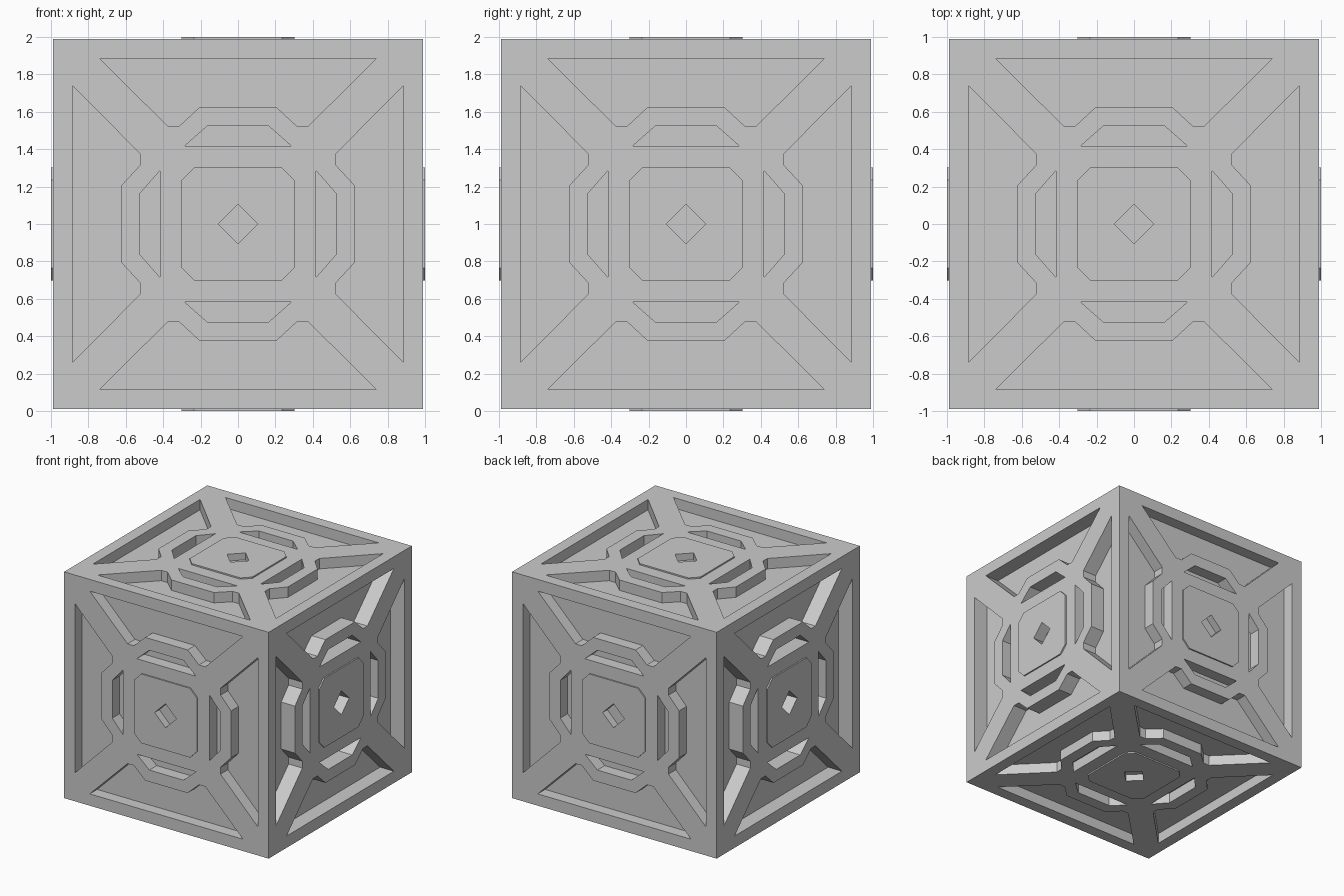
import bpy, bmesh
from mathutils import Vector
from mathutils.geometry import tessellate_polygon

if "Cube" in bpy.data.objects:
    bpy.data.objects.remove(bpy.data.objects["Cube"])

R = 0.988          # half size of the cube body
PAD = 1.0          # height of the raised central pads

# 2D profiles on one face (u, v measured from the face centre)
square = [(-R, -R), (R, -R), (R, R), (-R, R)]
outer = [(-.74, .885), (.74, .885), (.375, .523), (.315, .523),
         (.205, .625), (-.205, .625), (-.315, .523), (-.375, .523)]
slot = [(-.165, .523), (.165, .523), (.285, .417), (-.285, .417)]
octagon = [(.302, .235), (.235, .302), (-.235, .302), (-.302, .235),
           (-.302, -.235), (-.235, -.302), (.235, -.302), (.302, -.235)]
diamond = [(.105, 0), (0, .105), (-.105, 0), (0, -.105)]


def turn(loop, k):
    for _ in range(k):
        loop = [(-v, u) for u, v in loop]
    return loop


bm = bmesh.new()


def panel(u_axis, v_axis, n_axis, floor, socket):
    """One cube face: sheet with holes, recess walls and floors, raised pad."""
    U, V, N = Vector(u_axis), Vector(v_axis), Vector(n_axis)

    def place(p, h):
        return bm.verts.new(U * p[0] + V * p[1] + N * h + Vector((0, 0, 1)))

    def sheet(loops, h):
        tris = tessellate_polygon([[Vector((*p, 0)) for p in l] for l in loops])
        vs = [place(p, h) for l in loops for p in l]
        for t in tris:
            bm.faces.new([vs[i] for i in t])

    def walls(loop, top, bottom):
        for a, b in zip(loop, loop[1:] + loop[:1]):
            bm.faces.new([place(a, top), place(b, top),
                          place(b, bottom), place(a, bottom)])

    recesses = [turn(l, k) for k in range(4) for l in (outer, slot)]
    sheet([square] + recesses + [octagon], R)
    for l in recesses:
        walls(l, R, floor)
        sheet([l], floor)
    # raised pad with its diamond socket
    walls(octagon, R, PAD)
    sheet([octagon, diamond], PAD)
    walls(diamond, PAD, socket)
    sheet([diamond], socket)


# opposite pairs of faces: front/back, right/left, top/bottom
for s in (1, -1):
    panel((s, 0, 0), (0, 0, 1), (0, -s, 0), 0.886, 0.935)
    panel((0, s, 0), (0, 0, 1), (s, 0, 0), 0.855, 0.9)
    panel((1, 0, 0), (0, s, 0), (0, 0, s), 0.897, 0.94)

bmesh.ops.remove_doubles(bm, verts=bm.verts, dist=1e-4)
bmesh.ops.recalc_face_normals(bm, faces=bm.faces)
mesh = bpy.data.meshes.new("panelled_cube")
bm.to_mesh(mesh)
bm.free()
cube = bpy.data.objects.new("panelled_cube", mesh)
bpy.context.collection.objects.link(cube)
